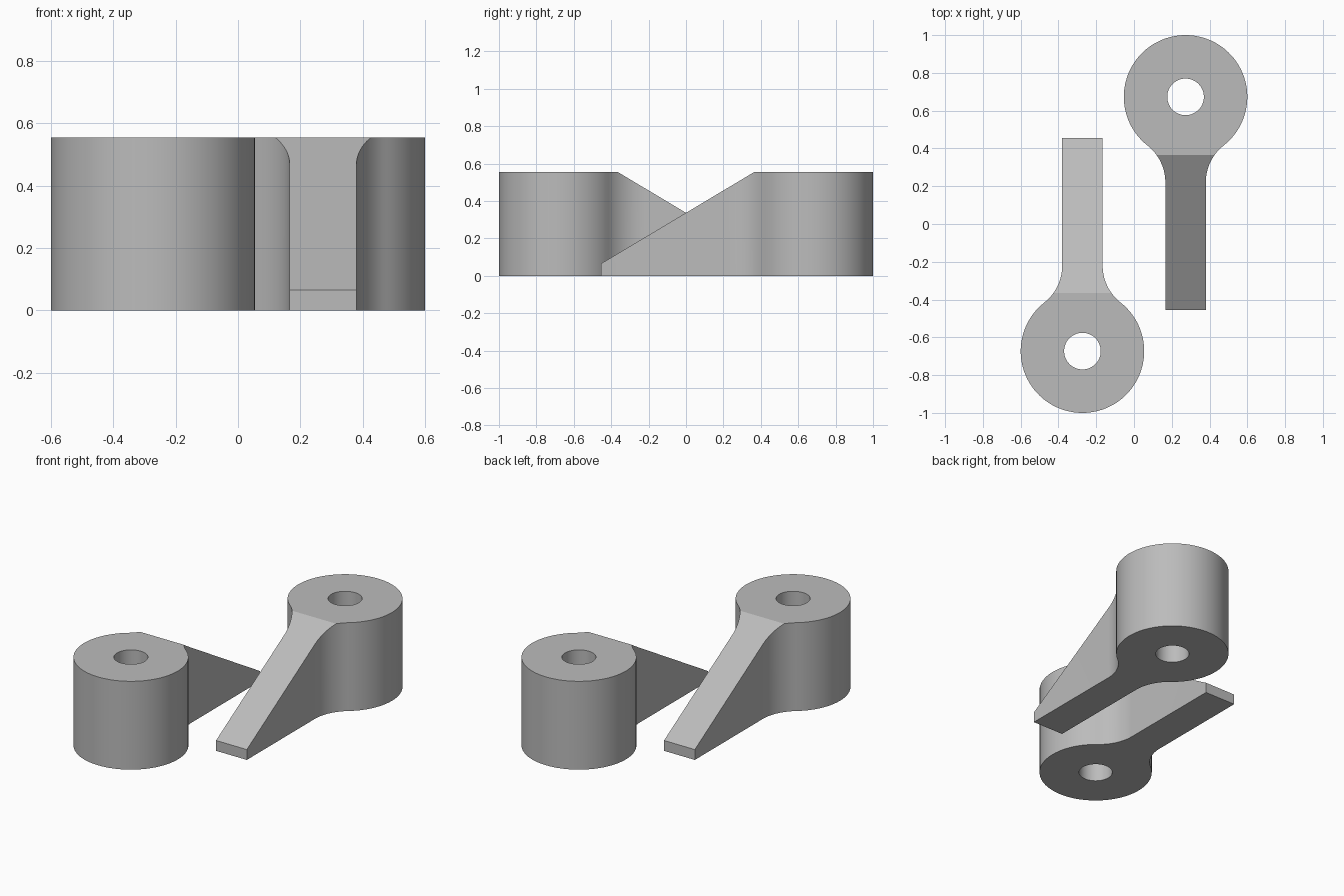
import bpy, bmesh, math
from mathutils import Vector

cube = bpy.data.objects.get("Cube")
if cube:
    bpy.data.objects.remove(cube, do_unlink=True)

grey = bpy.data.materials.new("plain grey")
grey.use_nodes = True
GREY = (0.5, 0.5, 0.5, 1)
grey.diffuse_color = GREY
grey.node_tree.nodes["Principled BSDF"].inputs["Base Color"].default_value = GREY

HUB = Vector((0.273, 0.673))
HUB_R, HOLE_R, FILLET_R, ARM_HALF = 0.327, 0.097, 0.249, 0.107
HEIGHT, TIP_HEIGHT, TIP_Y, SLOPE_TOP_Y = 0.555, 0.065, -0.455, 0.365


def arc(center, radius, start, end, steps):
    """Points along an arc, both ends included."""
    angles = [start + (end - start) * i / steps for i in range(steps + 1)]
    return [center + radius * Vector((math.cos(a), math.sin(a))) for a in angles]


def add_loop(bm, points):
    verts = [bm.verts.new((p.x, p.y, 0)) for p in points]
    return [bm.edges.new((v, verts[i - 1])) for i, v in enumerate(verts)]


def make_lever(name, turn):
    # Outline: arm tip, concave fillet, round hub, mirrored fillet
    fx = ARM_HALF + FILLET_R
    fy = -math.sqrt((HUB_R + FILLET_R) ** 2 - fx ** 2)
    tangent = math.atan2(fy, fx)
    right = [Vector((ARM_HALF, TIP_Y - HUB.y))]
    right += arc(Vector((fx, fy)), FILLET_R, math.pi, tangent + math.pi, 14)
    left = [Vector((-p.x, p.y)) for p in reversed(right)]
    hub = arc(Vector((0, 0)), HUB_R, tangent, math.pi - tangent, 72)[1:-1]
    outline = [p + HUB for p in right + hub + left]
    hole = arc(HUB, HOLE_R, 0, 2 * math.pi, 48)[:-1]

    # Flat plate with a hole, raised to full height
    bm = bmesh.new()
    edges = add_loop(bm, outline) + add_loop(bm, hole)
    bmesh.ops.triangle_fill(bm, edges=edges, use_beauty=True)
    grown = bmesh.ops.extrude_face_region(bm, geom=bm.faces[:])["geom"]
    bmesh.ops.translate(bm, vec=(0, 0, HEIGHT),
                        verts=[g for g in grown if isinstance(g, bmesh.types.BMVert)])

    # Sloped top of the arm
    run, rise = SLOPE_TOP_Y - TIP_Y, HEIGHT - TIP_HEIGHT
    cut = bmesh.ops.bisect_plane(
        bm, geom=bm.verts[:] + bm.edges[:] + bm.faces[:], dist=1e-5,
        plane_co=(0, TIP_Y, TIP_HEIGHT), plane_no=(0, -rise, run), clear_outer=True)
    rim = [g for g in cut["geom_cut"] if isinstance(g, bmesh.types.BMEdge) and g.is_boundary]
    bmesh.ops.edgeloop_fill(bm, edges=rim)
    bmesh.ops.recalc_face_normals(bm, faces=bm.faces[:])

    mesh = bpy.data.meshes.new(name)
    bm.to_mesh(mesh)
    bm.free()
    mesh.materials.append(grey)
    lever = bpy.data.objects.new(name, mesh)
    lever.rotation_euler.z = turn
    bpy.context.collection.objects.link(lever)
    bpy.ops.object.select_all(action="DESELECT")
    lever.select_set(True)
    bpy.context.view_layer.objects.active = lever
    bpy.ops.object.shade_smooth_by_angle(angle=math.radians(25))


# Two identical levers, the second turned half round
make_lever("left_lever", 0)
make_lever("right_lever", math.pi)
